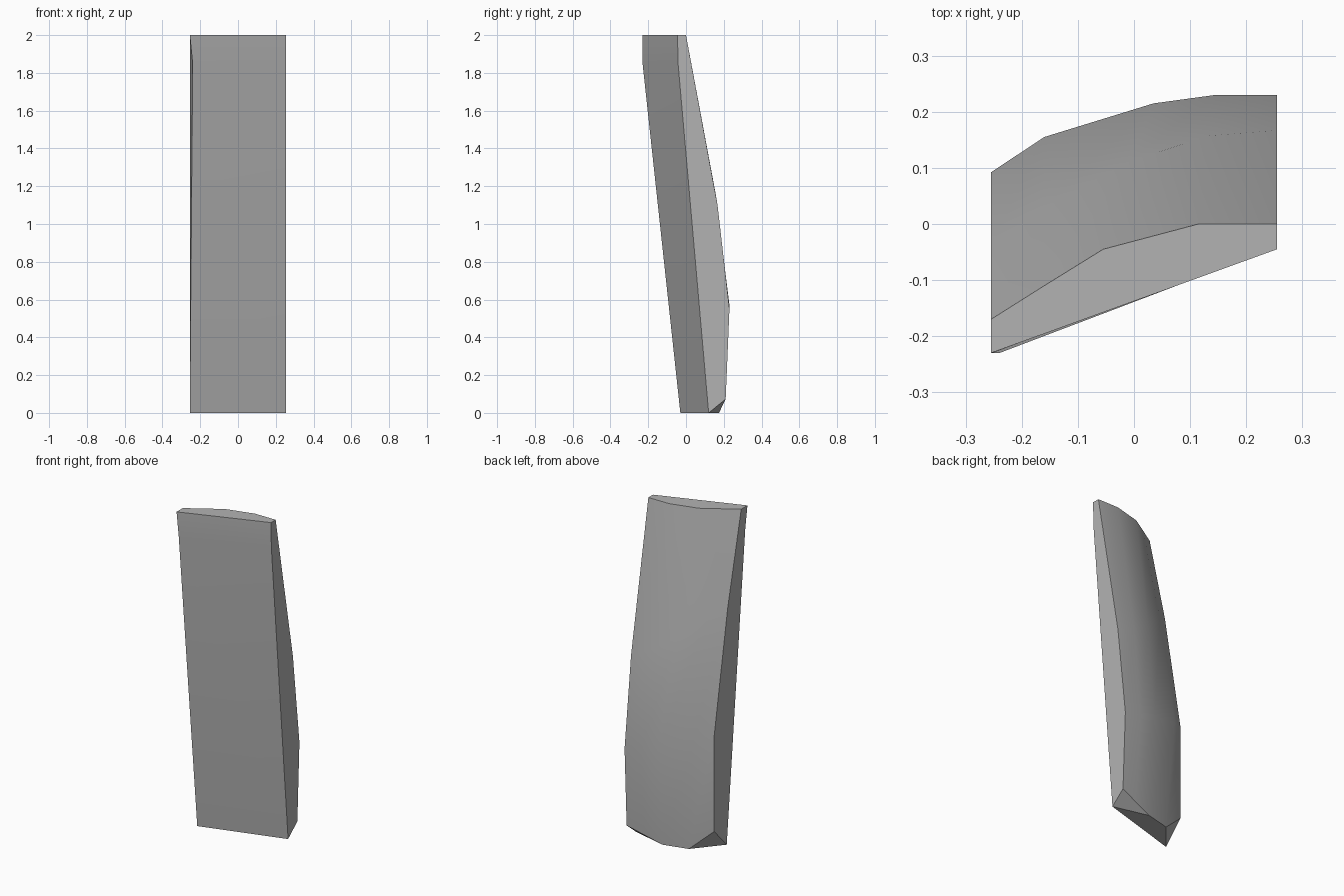
import bpy, bmesh, math

old = bpy.data.objects.get("Cube")
if old:
    bpy.data.objects.remove(old, do_unlink=True)

# One stone-grey colour
grey = bpy.data.materials.new("stone_grey")
grey.use_nodes = True
colour = (0.45, 0.45, 0.45, 1)
grey.diffuse_color = colour
bsdf = grey.node_tree.nodes["Principled BSDF"]
bsdf.inputs["Base Color"].default_value = colour
bsdf.inputs["Roughness"].default_value = 0.8

# Bulging back, from the top edge down to the chipped lower edge
back_rows = [
    [(-.255, -.17, 2), (-.16, -.11, 2), (-.055, -.045, 2), (.115, 0, 2), (.255, 0, 2)],
    [(-.255, -.04, 1.45), (-.16, .03, 1.38), (-.01, .11, 1.25), (.13, .157, 1.16), (.255, .167, 1.1)],
    [(-.255, .092, .71), (-.16, .155, .67), (.035, .215, .61), (.145, .23, .57), (.255, .23, .55)],
    [(-.255, .092, .127), (-.115, .137, 0), (.037, .175, 0), (.146, .192, .036), (.255, .21, .073)],
]
# Leaning front with a slight bend near the top
front_rows = [
    [(-.255, -.23, 2), (.255, -.045, 2)],
    [(-.24, -.23, 1.85), (.255, -.042, 1.85)],
    [(-.255, -.03, 0), (.255, .12, 0)],
]

bm = bmesh.new()
back = [[bm.verts.new(p) for p in row] for row in back_rows]
front = [[bm.verts.new(p) for p in row] for row in front_rows]


def skin(rows):
    for upper, lower in zip(rows, rows[1:]):
        for i in range(len(upper) - 1):
            bm.faces.new((upper[i], upper[i + 1], lower[i + 1], lower[i]))


skin(back)
skin(front)

# Top cap and the two side walls
bm.faces.new(front[0] + back[0][::-1])
for side in (0, -1):
    bm.faces.new([r[side] for r in front] + [r[side] for r in back[::-1]])

# Underside with a chipped corner at each end
low, base = back[-1], front[-1]
bm.faces.new((base[0], base[1], low[2], low[1]))
bm.faces.new((base[0], low[1], low[0]))
bm.faces.new((base[1], low[4], low[3], low[2]))
bmesh.ops.recalc_face_normals(bm, faces=bm.faces)

mesh = bpy.data.meshes.new("stone_slab")
bm.to_mesh(mesh)
bm.free()
mesh.materials.append(grey)
slab = bpy.data.objects.new("stone_slab", mesh)
bpy.context.collection.objects.link(slab)

# Smooth the bulge, keep the rim sharp
bpy.context.view_layer.objects.active = slab
slab.select_set(True)
bpy.ops.object.shade_smooth_by_angle(angle=math.radians(30))
